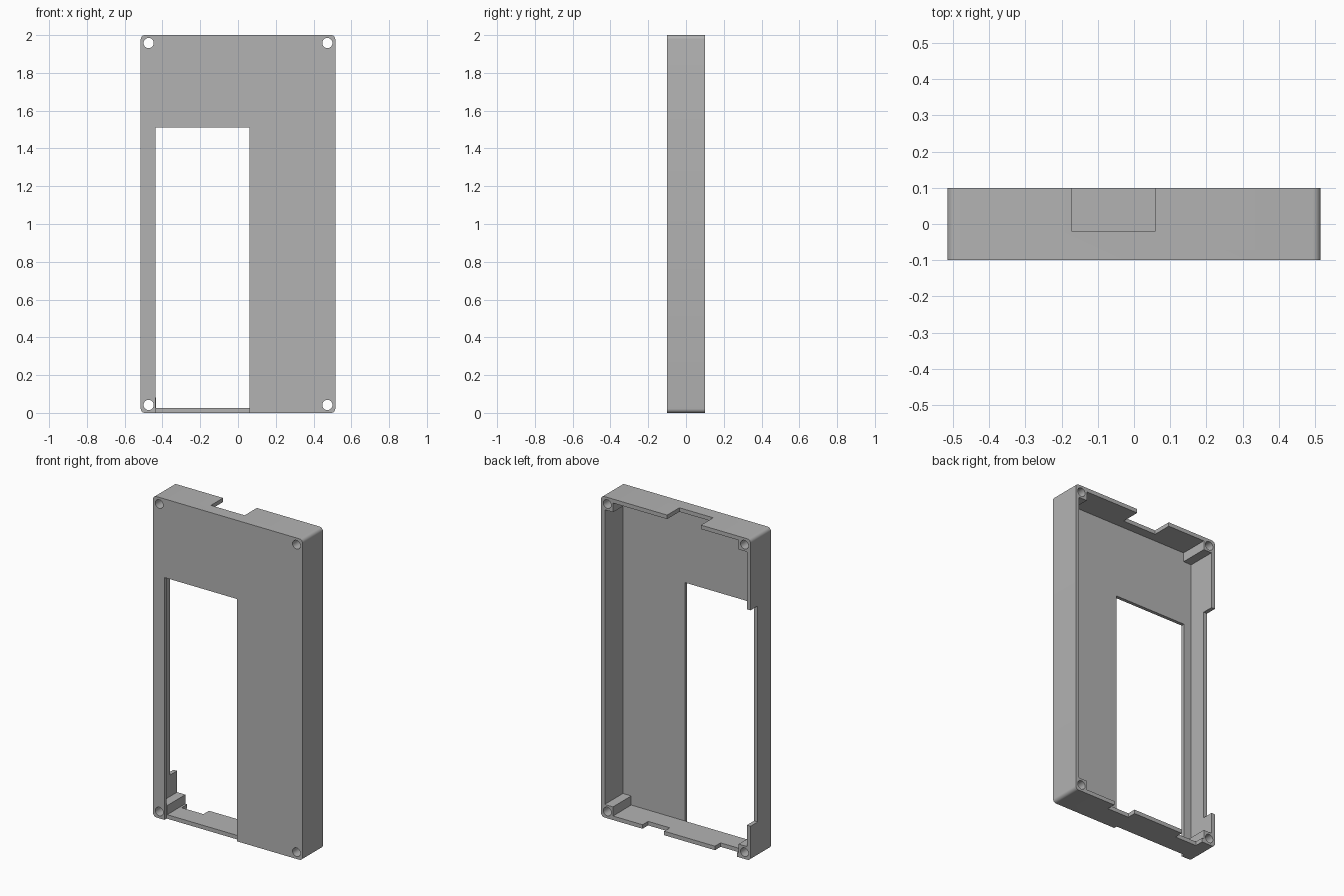
import bpy, bmesh, math

cube = bpy.data.objects.get("Cube")
if cube:
    bpy.data.objects.remove(cube, do_unlink=True)

W, H, D = 0.515, 2.0, 0.10      # half width, height, half depth
WALL, PLATE, POST = 0.025, 0.021, 0.082
CORNER = 0.022

grey = bpy.data.materials.new("plain grey")
grey.use_nodes = True
colour = (0.45, 0.45, 0.45, 1)
grey.diffuse_color = colour
grey.node_tree.nodes["Principled BSDF"].inputs["Base Color"].default_value = colour


def prism(name, points, y0, y1):
    """Extrude an x-z outline from y0 to y1."""
    bm = bmesh.new()
    face = bm.faces.new([bm.verts.new((x, y0, z)) for x, z in points])
    ext = bmesh.ops.extrude_face_region(bm, geom=[face])
    verts = [v for v in ext["geom"] if isinstance(v, bmesh.types.BMVert)]
    bmesh.ops.translate(bm, verts=verts, vec=(0, y1 - y0, 0))
    bmesh.ops.recalc_face_normals(bm, faces=bm.faces)
    mesh = bpy.data.meshes.new(name)
    bm.to_mesh(mesh)
    bm.free()
    mesh.materials.append(grey)
    obj = bpy.data.objects.new(name, mesh)
    bpy.context.collection.objects.link(obj)
    return obj


def box(name, x0, x1, y0, y1, z0, z1):
    return prism(name, [(x0, z0), (x1, z0), (x1, z1), (x0, z1)], y0, y1)


def circle(cx, cz, r, start, sweep, steps):
    return [(cx + r * math.cos(start + sweep * i / steps),
             cz + r * math.sin(start + sweep * i / steps)) for i in range(steps + 1)]


# Outer block with rounded corners
outline = []
corners = [(1, H - CORNER), (-1, H - CORNER), (-1, CORNER), (1, CORNER)]
for i, (side, z) in enumerate(corners):
    outline += circle(side * (W - CORNER), z, CORNER, i * math.pi / 2, math.pi / 2, 6)
shell = prism("case_shell", outline, -D, D)

# Hollow that leaves thin walls and a square screw post in each corner
a, b = W - WALL, W - POST
hollow = [(b, WALL), (b, POST), (a, POST), (a, H - POST), (b, H - POST), (b, H - WALL)]
hollow += [(-x, z) for x, z in reversed(hollow)]

cutters = [
    prism("hollow_cutter", hollow, -D + PLATE, D + 0.1),
    # Front window, running out through the bottom edge of the plate
    box("window_cutter", -0.437, 0.062, -D - 0.1, -D + PLATE + 0.0005, -0.1, 1.51),
    # Notches in the top, right and bottom walls
    box("top_notch_cutter", -0.173, 0.06, -0.02, D + 0.2, H - 0.06, H + 0.1),
    box("side_notch_cutter", -W - 0.1, -W + 0.04, 0.03, D + 0.2, 0.215, 1.56),
    box("bottom_notch_cutter", 0.08, 0.23, 0.045, D + 0.2, -0.1, 0.06),
    box("bottom_notch_cutter", -0.42, -0.27, 0.045, D + 0.2, -0.1, 0.06),
]
# Screw holes through the posts
for x in (-0.473, 0.473):
    for z in (0.042, H - 0.042):
        ring = circle(x, z, 0.027, 0, 2 * math.pi, 32)[:-1]
        cutters.append(prism("screw_hole_cutter", ring, -D - 0.1, D + 0.1))

bpy.ops.object.select_all(action='DESELECT')
shell.select_set(True)
bpy.context.view_layer.objects.active = shell
for cutter in cutters:
    cutter.hide_render = True
    mod = shell.modifiers.new("cut", 'BOOLEAN')
    mod.operation, mod.solver, mod.object = 'DIFFERENCE', 'EXACT', cutter
    bpy.ops.object.modifier_apply(modifier=mod.name)
    bpy.data.objects.remove(cutter, do_unlink=True)

bpy.ops.object.shade_smooth_by_angle(angle=math.radians(30))
